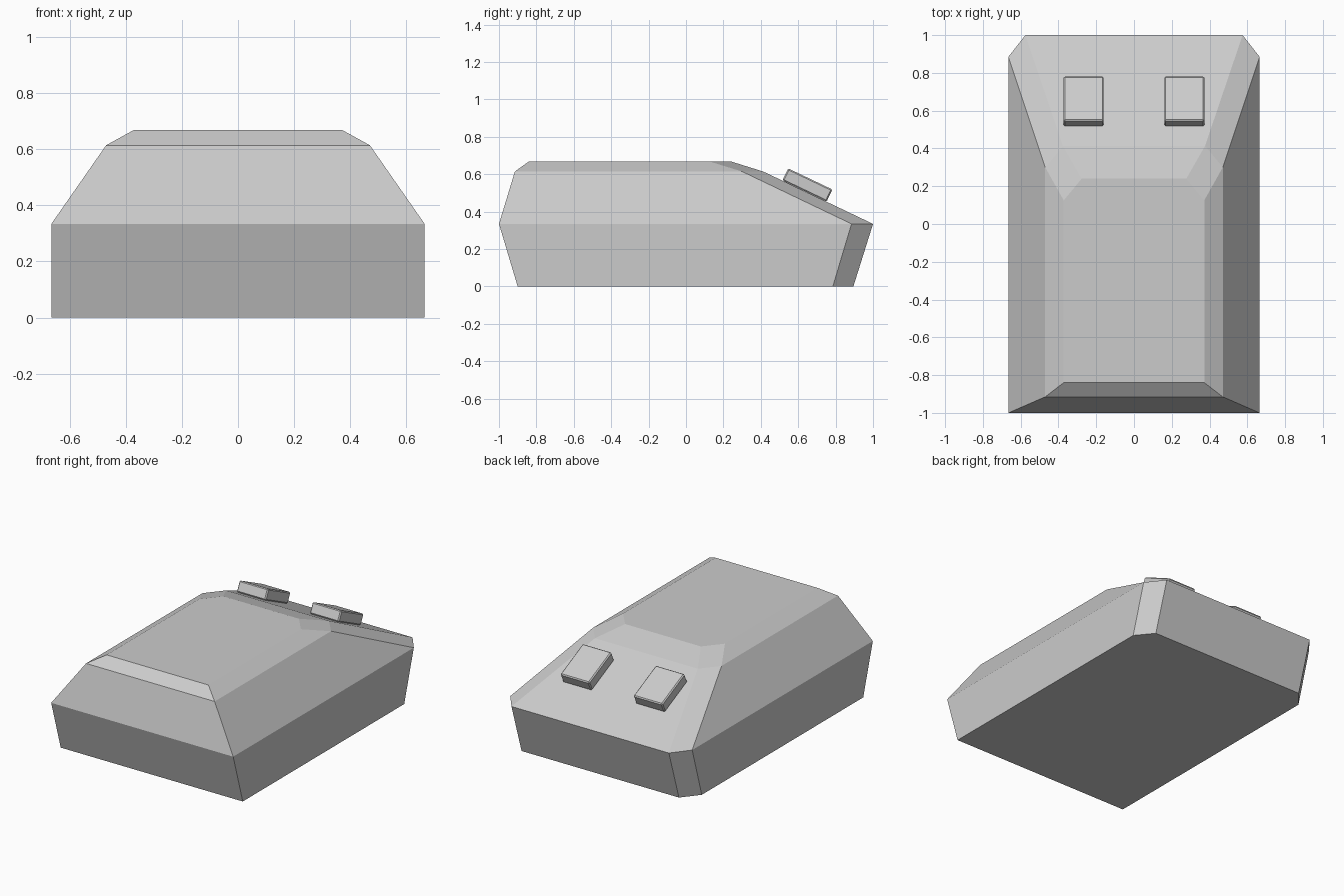
import bpy
import bmesh
import math

cube = bpy.data.objects.get("Cube")
if cube:
    bpy.data.objects.remove(cube, do_unlink=True)

grey = bpy.data.materials.new("light grey")
grey.use_nodes = True
GREY = (0.6, 0.6, 0.6, 1)
grey.diffuse_color = GREY
grey.node_tree.nodes["Principled BSDF"].inputs["Base Color"].default_value = GREY


def add_object(name, bm):
    bmesh.ops.recalc_face_normals(bm, faces=bm.faces[:])
    mesh = bpy.data.meshes.new(name)
    bm.to_mesh(mesh)
    bm.free()
    mesh.materials.append(grey)
    obj = bpy.data.objects.new(name, mesh)
    bpy.context.scene.collection.objects.link(obj)
    return obj


# Hull: mirrored six-sided outlines, lofted from the base to the roof.
# Each level: height, then front corner, rear side corner, rear end corner
levels = [
    (0.0, (0.665, -0.9), (0.665, 0.785), (0.575, 0.895)),
    (0.334, (0.665, -1.0), (0.665, 0.885), (0.575, 1.0)),
    (0.614, (0.47, -0.915), (0.47, 0.30), (0.376, 0.413)),
    (0.668, (0.372, -0.84), (0.372, 0.125), (0.277, 0.24)),
]
bm = bmesh.new()
rings = []
for z, *half in levels:
    outline = half + [(-x, y) for x, y in reversed(half)]
    rings.append([bm.verts.new((x, y, z)) for x, y in outline])
for low, high in zip(rings, rings[1:]):
    for i in range(len(low)):
        j = (i + 1) % len(low)
        bm.faces.new((low[i], low[j], high[j], high[i]))
bm.faces.new(rings[0])
bm.faces.new(rings[-1])
add_object("hull", bm)

# Two bevelled blocks lying on the rear slope
slope = math.atan2(0.28, 0.587)
for name, side in (("left_block", 1), ("right_block", -1)):
    bm = bmesh.new()
    bmesh.ops.create_cube(bm, size=1)
    bmesh.ops.scale(bm, vec=(0.212, 0.262, 0.072), verts=bm.verts[:])
    block = add_object(name, bm)
    block.location = (side * 0.267, 0.649, 0.542)
    block.rotation_euler.x = -slope
    bevel = block.modifiers.new("edge bevel", "BEVEL")
    bevel.width = 0.007
    bevel.segments = 1
